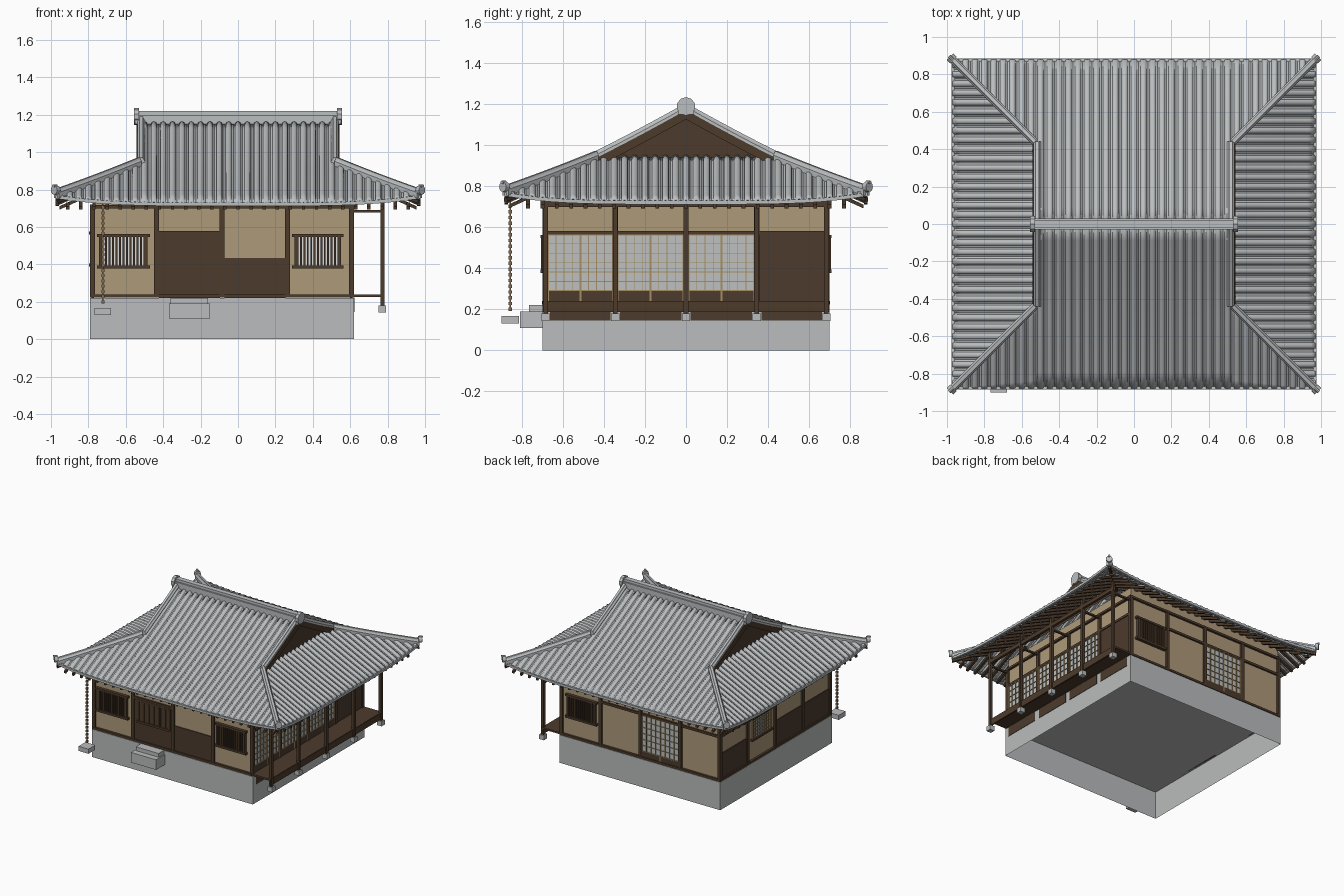
import bpy, bmesh, math
from mathutils import Vector, Matrix

cube = bpy.data.objects.get("Cube")
if cube:
    bpy.data.objects.remove(cube)

COLOURS = {
    "stone": (0.49, 0.505, 0.51), "roof_tile": (0.50, 0.52, 0.53), "dark_wood": (0.075, 0.044, 0.025),
    "panel_wood": (0.072, 0.043, 0.026), "plaster": (0.42, 0.32, 0.19), "paper": (0.52, 0.53, 0.53),
    "bright_paper": (0.72, 0.72, 0.72), "light_wood": (0.38, 0.27, 0.12), "bronze": (0.22, 0.15, 0.09)}
MATS = {}
for name, rgb in COLOURS.items():
    m = bpy.data.materials.new(name)
    m.use_nodes = True
    m.diffuse_color = (*rgb, 1)
    bsdf = m.node_tree.nodes["Principled BSDF"]
    bsdf.inputs["Base Color"].default_value = (*rgb, 1)
    bsdf.inputs["Roughness"].default_value = 0.8
    MATS[name] = m

PARTS = {}


def part(name, mat):
    return PARTS.setdefault(name, (bmesh.new(), mat))[0]


def box(name, mat, lo, hi):
    lo, hi = Vector(lo), Vector(hi)
    size = Vector(abs(b - a) for a, b in zip(lo, hi))
    bmesh.ops.create_cube(part(name, mat), size=1,
                          matrix=Matrix.Translation((lo + hi) / 2) @ Matrix.Diagonal((*size, 1)))


def disc(name, mat, centre, axis, radius, depth, sides=8):
    turn = Vector(axis).to_track_quat('Z', 'Y').to_matrix().to_4x4()
    bmesh.ops.create_cone(part(name, mat), cap_ends=True, segments=sides, radius1=radius, radius2=radius,
                          depth=depth, matrix=Matrix.Translation(centre) @ turn)


def sweep(name, mat, path, section):
    """Sweep a (sideways, up) section along a path, keeping it upright."""
    bm, rings = part(name, mat), []
    for i, p in enumerate(path):
        d = path[min(i + 1, len(path) - 1)] - path[max(i - 1, 0)]
        side = d.cross(Vector((0, 0, 1))).normalized()
        rings.append([bm.verts.new(p + side * a + Vector((0, 0, b))) for a, b in section])
    n = len(section)
    faces = [bm.faces.new((r[k], r[(k + 1) % n], q[(k + 1) % n], q[k]))
             for r, q in zip(rings, rings[1:]) for k in range(n)]
    faces += [bm.faces.new(rings[0]), bm.faces.new(rings[-1])]
    bmesh.ops.recalc_face_normals(bm, faces=faces)


# Walls: u runs along the wall, d points outward
WEST, EAST, DEPTH, SILL, TOP = -0.79, 0.62, 0.70, 0.22, 0.72
XPOSTS = [-0.777, -0.435, -0.085, 0.265, 0.607]
YPOSTS = [-0.685, -0.345, 0, 0.345, 0.685]


def place(side, u, d, z):
    return {"front": (u, -DEPTH - d, z), "back": (u, DEPTH + d, z),
            "east": (EAST + d, u, z), "west": (WEST - d, u, z)}[side]


def slab(name, mat, side, u0, u1, z0, z1, d0, d1):
    box(name, mat, place(side, u0, d0, z0), place(side, u1, d1, z1))


def bay(side, i):
    posts = XPOSTS if side in ("front", "back") else YPOSTS
    return posts[i] + 0.012, posts[i + 1] - 0.012


def rail(side, i, z, h=0.018):
    slab("wall_rails", "dark_wood", side, *bay(side, i), z, z + h, -0.02, -0.002)


def wainscot(side, i, top):
    slab("wainscot", "panel_wood", side, *bay(side, i), SILL, top, -0.02, -0.008)


def shoji(side, u0, u1, z0, z1, kick=0):
    slab("shoji_paper", "paper", side, u0, u1, z0, z1, -0.02, -0.010)
    if kick:
        slab("shoji_kick_panel", "panel_wood", side, u0, u1, z0, z0 + kick, -0.02, -0.004)
    for k in range(9):
        w = 0.005 if k % 4 == 0 else 0.0017
        u = u0 + (u1 - u0) * k / 8
        slab("shoji_frame", "light_wood", side, u - w, u + w, z0 + kick * (k % 4 != 0), z1, -0.012, -0.003)
    for k in range(7):
        w = 0.004 if k in (0, 6) else 0.0017
        z = z0 + kick + (z1 - z0 - kick) * k / 6
        slab("shoji_frame", "light_wood", side, u0, u1, z - w, z + w, -0.012, -0.004)


def lattice(side, u0, u1, z0, z1, bars=13, horn=0.02, front=0.010):
    slab("lattice_backing", "bright_paper", side, u0, u1, z0, z1, -0.02, -0.013)
    pitch = (u1 - u0) / bars
    for k in range(bars):
        u = u0 + pitch * (k + 0.5)
        slab("lattice_bars", "dark_wood", side, u - pitch * 0.27, u + pitch * 0.27, z0, z1, -0.013, front - 0.006)
    for z in (z0, z1):
        slab("lattice_frame", "dark_wood", side, u0 - horn, u1 + horn, z - 0.008, z + 0.008, -0.02, front)
    for u in (u0, u1):
        slab("lattice_frame", "dark_wood", side, u - 0.007, u + 0.007, z0, z1, -0.02, front - 0.002)


# Open-bottomed stone base and plaster core
box("foundation", "stone", (WEST, -DEPTH, 0), (EAST, DEPTH, SILL))
bm = part("foundation", "stone")
bmesh.ops.delete(bm, geom=[f for f in bm.faces if f.normal.z < -0.5], context='FACES_ONLY')
box("plaster_walls", "plaster", (WEST + 0.015, -DEPTH + 0.015, SILL + 0.006), (EAST - 0.015, DEPTH - 0.015, 0.79))

# Timber frame
for side in ("front", "back", "east", "west"):
    posts = XPOSTS if side in ("front", "back") else YPOSTS
    for u in posts:
        slab("wall_posts", "dark_wood", side, u - 0.013, u + 0.013, SILL + 0.003, TOP, -0.025, 0)
    for z in (SILL + 0.003, TOP - 0.02):
        slab("wall_beams", "dark_wood", side, posts[0], posts[-1], z, z + 0.017, -0.025, 0.002)

# Front: windows, sliding lattice door, panelled bay
lattice("front", -0.735, -0.49, 0.385, 0.555)
lattice("front", 0.31, 0.545, 0.385, 0.555)
wainscot("front", 1, 0.57)
lattice("front", -0.405, -0.115, 0.385, 0.555, 20, 0, 0)
rail("front", 1, 0.56)
wainscot("front", 2, 0.435)

# Back: window, plain bays, paper door
lattice("back", 0.31, 0.545, 0.385, 0.555)
for i in (0, 1, 2):
    rail("back", i, 0.565)
shoji("back", *bay("back", 1), 0.24, 0.565, 0.04)

# West: panelled bays and a paper window
for i in (0, 1, 3):
    wainscot("west", i, 0.435)
    rail("west", i, 0.565)
shoji("west", 0.06, 0.28, 0.40, 0.565)
for z in (0.39, 0.56):
    slab("paper_window_frame", "dark_wood", "west", 0.04, 0.30, z, z + 0.015, -0.02, 0.006)

# East: paper doors, shutter box and skirt boards
for i in range(4):
    rail("east", i, 0.565)
    if i < 3:
        shoji("east", *bay("east", i), 0.24, 0.565, 0.05)
    u0, u1 = bay("east", i)
    slab("porch_skirt", "panel_wood", "east", u0 + 0.01, u1 - 0.01, 0.145, SILL, 0, 0.003)
wainscot("east", 3, 0.57)

# Porch
PORCH = 0.772
box("porch_deck", "dark_wood", (EAST, -DEPTH, 0.226), (PORCH, DEPTH, 0.24))
box("porch_edge_beam", "dark_wood", (PORCH - 0.01, -DEPTH, 0.188), (PORCH + 0.003, DEPTH, 0.238))
box("porch_beam", "dark_wood", (PORCH - 0.01, -DEPTH, 0.70), (PORCH + 0.01, DEPTH, 0.73))
for y in YPOSTS:
    box("porch_posts", "dark_wood", (PORCH - 0.011, y - 0.011, 0.18), (PORCH + 0.011, y + 0.011, 0.80))
    box("porch_ties", "dark_wood", (EAST, y - 0.008, 0.677), (PORCH, y + 0.008, 0.69))
    box("porch_footings", "stone", (PORCH - 0.02, y - 0.02, 0.143), (PORCH + 0.02, y + 0.02, 0.18))

# Entrance steps, rain chain and its basin stone
box("lower_step", "stone", (-0.37, -0.81, 0.11), (-0.15, -DEPTH, 0.19))
box("upper_step", "stone", (-0.36, -0.765, 0.19), (-0.16, -DEPTH, SILL))
box("basin_stone", "stone", (-0.767, -0.90, 0.13), (-0.68, -0.815, 0.167))
for k in range(19):
    z = 0.20 + k * 0.028
    box("rain_chain", "bronze", (-0.731, -0.865, z - 0.008), (-0.715, -0.849, z + 0.008))
    box("rain_chain", "bronze", (-0.726, -0.860, z + 0.008), (-0.720, -0.854, z + 0.020))

# Roof: t is the distance in from the eave, s runs along it
RX, RY, HIP, VERGE, PITCH, REACH = 0.97, 0.88, 0.44, 0.525, 0.05, 0.457


def roof_point(side, s, t, dz=0, curved=True):
    half = RX if side in ("front", "back") else RY
    z = 0.725 + 0.44 * t + 0.07 * t * t + dz
    if curved:
        z += 0.04 * min(1, (abs(s) + t) / half) ** 4 * max(0, 1 - t / HIP)
    return Vector({"front": (s, t - RY, z), "back": (-s, RY - t, z),
                   "east": (RX - t, s, z), "west": (t - RX, -s, z)}[side])


RIB = [(-0.5, 0)] + [(-0.32 * math.cos(math.pi * k / 6), 0.014 * math.sin(math.pi * k / 6))
                     for k in range(7)] + [(0.5, 0)]
SPAR = [(-0.009, -0.009), (-0.009, 0.009), (0.009, 0.009), (0.009, -0.009)]
ROWS = 10
for side, half in (("front", RX), ("back", RX), ("east", RY), ("west", RY)):
    bm = part("roof_tiles", "roof_tile")
    main = half == RX
    count = int(half / PITCH + 0.5)
    for k in range(-count, count + 1):
        centre, cols = k * PITCH, []
        for a, up in RIB:
            s = max(-half, min(half, centre + a * PITCH))
            reach = half - abs(s)
            if main and abs(centre) < VERGE:
                reach = RY
            elif not main:
                reach = min(reach, REACH)
            cols.append([bm.verts.new(roof_point(side, s, reach * j / ROWS, up)) for j in range(ROWS + 1)])
        for c, d in zip(cols, cols[1:]):
            for j in range(ROWS):
                bm.faces.new((c[j], d[j], d[j + 1], c[j + 1]))
    # rafters and edge tiles along the eaves
    n = int(half / 0.07)
    for k in range(-n, n + 1):
        s = k * 0.07
        end = min(0.34, half - abs(s))
        if end > 0.05:
            sweep("rafters", "dark_wood", [roof_point(side, s, t, -0.03, False) for t in (0.015, end)], SPAR)
    sweep("eave_edge_tiles", "roof_tile",
          [roof_point(side, half * k / 12, 0.004, -0.006) for k in range(-12, 13)], SPAR)

# Ridges, verges, bargeboards, gables and end tiles
CAP = [(-0.020, -0.01), (-0.020, 0.020), (-0.012, 0.030), (-0.009, 0.040),
       (0.009, 0.040), (0.012, 0.030), (0.020, 0.020), (0.020, -0.01)]
BOARD = [(-0.006, -0.04), (-0.006, 0.005), (0.006, 0.005), (0.006, -0.04)]
for sx in (-1, 1):
    for side, sy in (("front", -1), ("back", 1)):
        s = sx * (1 if side == "front" else -1)
        steps = [HIP * j / 8 for j in range(9)]
        sweep("hip_ridges", "roof_tile", [roof_point(side, s * (RX - t), t) for t in steps], CAP)
        sweep("hip_rafters", "dark_wood", [roof_point(side, s * (RX - t), t, -0.03) for t in steps], SPAR)
        slope = [HIP + (RY - HIP) * j / 6 for j in range(7)]
        sweep("verge_ridges", "roof_tile", [roof_point(side, s * 0.518, t) for t in slope], CAP)
        sweep("bargeboards", "dark_wood", [roof_point(side, s * 0.537, t) for t in slope], BOARD)
        disc("corner_end_tiles", "roof_tile", (sx * 0.975, sy * 0.885, 0.797), (sx, sy, 0), 0.024, 0.026, 12)
        disc("corner_end_tiles", "roof_tile", (sx * 0.979, sy * 0.889, 0.819), (sx, sy, 0), 0.009, 0.026)
    bm = part("gable_walls", "panel_wood")
    edge = [roof_point("front", 0, 0.40 + (RY - 0.40) * j / 6, -0.008) for j in range(7)]
    outline = edge + [Vector((0, -p.y, p.z)) for p in reversed(edge[:-1])]
    bm.faces.new([bm.verts.new((sx * (RX - REACH + 0.003), p.y, p.z)) for p in outline[::sx]])
    disc("ridge_end_tiles", "roof_tile", (sx * 0.543, 0, 1.19), (1, 0, 0), 0.045, 0.025, 10)
    box("ridge_end_tiles", "roof_tile", (sx * 0.532, -0.04, 1.15), (sx * 0.552, 0.04, 1.18))
box("main_ridge", "roof_tile", (-0.53, -0.03, 1.14), (0.53, 0.03, 1.20))
box("ridge_cap", "roof_tile", (-0.535, -0.02, 1.20), (0.535, 0.02, 1.22))

# Turn the collected parts into objects
for name, (bm, mat) in PARTS.items():
    mesh = bpy.data.meshes.new(name)
    bm.to_mesh(mesh)
    bm.free()
    mesh.materials.append(MATS[mat])
    ob = bpy.data.objects.new(name, mesh)
    bpy.context.collection.objects.link(ob)
    if name == "roof_tiles":
        mesh.shade_smooth()
        mesh.set_sharp_from_angle(angle=math.radians(40))
        solid = ob.modifiers.new("thickness", 'SOLIDIFY')
        solid.thickness, solid.offset = 0.012, -1
